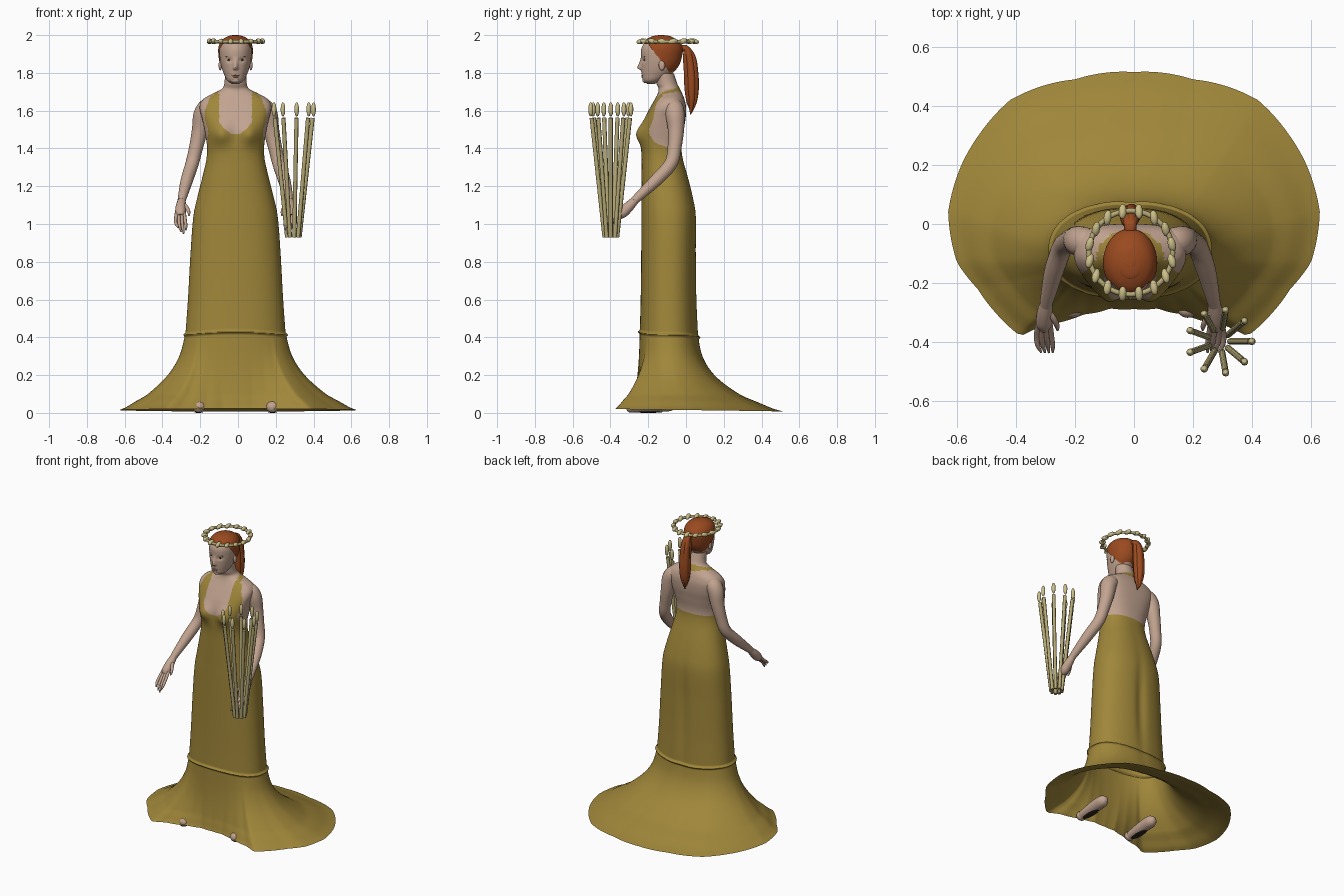
import bpy, bmesh
from math import sin, cos, pi, exp, atan2, hypot
from mathutils import Vector, Matrix

if "Cube" in bpy.data.objects:
    bpy.data.objects.remove(bpy.data.objects["Cube"])

CX = -0.013  # middle of the figure


def material(name, r, g, b):
    m = bpy.data.materials.new(name)
    m.use_nodes = True
    m.diffuse_color = (r, g, b, 1)
    node = m.node_tree.nodes["Principled BSDF"]
    node.inputs["Base Color"].default_value = (r, g, b, 1)
    node.inputs["Roughness"].default_value = 0.8
    return m


DRESS = material("olive gold cloth", 0.35, 0.24, 0.042)
SKIN = material("skin", 0.54, 0.37, 0.28)
HAIR = material("auburn hair", 0.32, 0.068, 0.014)
STRAW = material("pale straw", 0.60, 0.52, 0.25)
STALK = material("khaki stalk", 0.47, 0.40, 0.18)
DARK = material("dark brown", 0.03, 0.02, 0.015)
WHITE = material("eye white", 0.55, 0.5, 0.46)
LIP = material("lips", 0.45, 0.24, 0.19)


def finish(bm, name, mats):
    bmesh.ops.recalc_face_normals(bm, faces=bm.faces)
    me = bpy.data.meshes.new(name)
    bm.to_mesh(me)
    bm.free()
    for m in mats:
        me.materials.append(m)
    ob = bpy.data.objects.new(name, me)
    bpy.context.collection.objects.link(ob)
    me.shade_smooth()
    me.set_sharp_from_angle(angle=1.0)
    return ob


def spline(rows, t):
    """Smooth curve through rows keyed by their first value."""
    t = min(max(t, rows[0][0]), rows[-1][0])
    i = max(k for k in range(len(rows) - 1) if rows[k][0] <= t)
    a, b = rows[i], rows[i + 1]
    p, q = rows[max(i - 1, 0)], rows[min(i + 2, len(rows) - 1)]
    h = b[0] - a[0]
    u = (t - a[0]) / h
    out = []
    for k in range(1, len(a)):
        ma, mb = (b[k] - p[k]) / (b[0] - p[0]), (q[k] - a[k]) / (q[0] - a[0])
        out.append(a[k] * (1 + 2 * u) * (1 - u) ** 2 + b[k] * u * u * (3 - 2 * u)
                   + h * (ma * u * (1 - u) ** 2 - mb * u * u * (1 - u)))
    return out


def loft(name, rings, mats, rule=None, keep=None, caps=True):
    bm = bmesh.new()
    vs = [[bm.verts.new(p) for p in ring] for ring in rings]
    n = len(rings[0])
    for a, b in zip(vs, vs[1:]):
        for i in range(n):
            j = (i + 1) % n
            quad = (a[i], a[j], b[j], b[i])
            mid = sum((v.co for v in quad), Vector()) / 4
            if keep and not keep(mid):
                continue
            f = bm.faces.new(quad)
            if rule:
                f.material_index = rule(mid)
    if caps:
        bm.faces.new(vs[0])
        bm.faces.new(vs[-1])
    return finish(bm, name, mats)


def tube(name, pts, mat, n=14, steps=5):
    """Tapered tube through (x, y, z, radius) points."""
    rows = [(i, *p) for i, p in enumerate(pts)]
    path = [spline(rows, k / steps) for k in range((len(pts) - 1) * steps + 1)]
    rings = []
    for k, p in enumerate(path):
        d = Vector(path[min(k + 1, len(path) - 1)][:3]) - Vector(path[max(k - 1, 0)][:3])
        u = d.cross(Vector((1, 0.05, 0.02))).normalized()
        w = d.cross(u).normalized()
        rings.append([Vector(p[:3]) + p[3] * (u * cos(2 * pi * i / n) + w * sin(2 * pi * i / n))
                      for i in range(n)])
    return loft(name, rings, [mat])


def ball(name, centre, size, mat, rot=None, n=12):
    bm = bmesh.new()
    m = Matrix.Translation(centre) @ (rot or Matrix()) @ Matrix.Diagonal((*size, 1))
    bmesh.ops.create_uvsphere(bm, u_segments=n, v_segments=max(6, n // 2 + 2), radius=1, matrix=m)
    return finish(bm, name, [mat])


# Gown and torso: height, half width, front y, back y, corner roundness
BODY = [(0.42, .265, -.245, .065, .88), (0.6, .252, -.24, .058, .88), (0.85, .238, -.237, .055, .88),
        (1.05, .222, -.236, .054, .88), (1.15, .2, -.235, .036, .88), (1.25, .175, -.235, .01, .88),
        (1.35, .153, -.235, -.018, .88), (1.42, .152, -.238, -.024, .84), (1.5, .165, -.235, -.012, .76),
        (1.56, .178, -.218, -.002, .72), (1.62, .19, -.188, 0, .74), (1.66, .172, -.165, -.008, .8),
        (1.69, .122, -.15, -.02, .9), (1.715, .073, -.145, -.032, 1), (1.74, .06, -.155, -.045, 1),
        (1.8, .056, -.165, -.065, 1)]
FLARE = [(.015, 1), (.03, .9), (.06, .76), (.1, .57), (.2, .27), (.3, .095), (.42, 0)]
# Half of the hem outline, front to back
HEM = [(0, -.288), (.08, -.286), (.17, -.306), (.31, -.342), (.385, -.38), (.47, -.3), (.53, -.22),
       (.6, -.13), (.63, .04), (.585, .2), (.52, .31), (.42, .42), (.2, .49), (0, .515)]
HEM_POLAR = [(atan2(y, x), hypot(x, y)) for x, y in HEM]


def hem_radius(a):
    a = atan2(sin(a), abs(cos(a)))
    for (a0, r0), (a1, r1) in zip(HEM_POLAR, HEM_POLAR[1:]):
        if a <= a1 + 1e-6:
            return r0 + (r1 - r0) * (a - a0) / (a1 - a0)
    return r1


def body_ring(z, n=192):
    w, yf, yb, e = spline(BODY, max(z, .42))
    ring = []
    for i in range(n):
        a = 2 * pi * i / n
        c, s = cos(a), sin(a)
        x = CX + w * abs(c) ** e * (1 if c > 0 else -1)
        y = (yf + yb) / 2 + (yb - yf) / 2 * abs(s) ** e * (1 if s > 0 else -1)
        zz = z
        if s < 0:  # bust
            y -= .032 * exp(-((abs(x - CX) - .075) / .05) ** 2 - ((z - 1.475) / .055) ** 2)
        else:  # soft fold down the middle of the back
            y -= .014 * exp(-((x - CX) / .035) ** 2 - ((z - .75) / .3) ** 2)
        if z < .42:  # flared hem
            f = spline(FLARE, z)[0] ** (1 + .25 * max(0, s))
            r = hem_radius(a)
            x, y = x + (r * c - x) * f, y + (r * s - y) * f
            zz -= .008 * s * f
        # raised seam above the flare
        seam = .414 - .07 * (y + .09) + .004 * sin(3 * a)
        g = .011 * exp(-((z - seam) / .007) ** 2)
        ring.append(Vector((x + g * c, y + g * s, zz)))
    return ring


EDGE = [(-.3, 1.6), (-.215, 1.52), (-.17, 1.435), (-.09, 1.40), (.1, 1.385)]


def skin_or_cloth(p):
    d = abs(p.x - CX)
    if p.z < 1.38:
        return 0
    if p.z > 1.68 and p.y > -.135:  # halter around the base of the neck
        q = hypot(d / .112, (p.y + .115) / .094)
        return 0 if .8 < q < 1.02 else 1
    if p.y < -.09 and p.z > 1.475:  # scooped neckline and straps
        inner = .087 * min(1, (p.z - 1.475) / .065) ** .5
        outer = .163 - .4 * max(0, p.z - 1.6)
        side = -.195 + .4 * max(0, p.z - 1.5)
        return 0 if inner < d < outer and p.y < side else 1
    y = min(max(p.y, -.3), .1)
    for (y0, z0), (y1, z1) in zip(EDGE, EDGE[1:]):
        if y <= y1:
            return 0 if p.z < z0 + (z1 - z0) * (y - y0) / (y1 - y0) else 1
    return 1


levels = [.015]
while levels[-1] < 1.795:
    z = levels[-1]
    levels.append(z + (.004 if .36 < z < .47 else .03 if .47 < z < 1.36 else .005))
loft("gown_and_torso", [body_ring(z) for z in levels], [DRESS, SKIN], skin_or_cloth, caps=False)

# Head: height, half width, front y, back y
HEAD = [(1.742, .02, -.205, -.165), (1.758, .043, -.226, -.13), (1.79, .06, -.234, -.08),
        (1.83, .074, -.237, -.045), (1.88, .083, -.238, -.028), (1.93, .083, -.236, -.025),
        (1.965, .066, -.212, -.05), (1.985, .036, -.17, -.09), (1.992, .008, -.135, -.125)]
# Nose: height, how far it stands out
NOSE = [(1.8, 0), (1.814, .004), (1.824, .021), (1.84, .016), (1.865, .005), (1.885, 0)]


def head_ring(z, grow=0, lift=0, n=120):
    w, yf, yb = spline(HEAD, z)
    ring = []
    for i in range(n):
        a = 2 * pi * i / n
        x = (w + grow) * cos(a)
        y = (yf + yb) / 2 + ((yb - yf) / 2 + grow) * sin(a)
        if sin(a) < 0 and not grow:  # nose and eye sockets
            y -= spline(NOSE, z)[0] * exp(-(x / .012) ** 2)
            y += .008 * exp(-((abs(x) - .034) / .016) ** 2 - ((z - 1.868) / .012) ** 2)
        ring.append(Vector((CX + x, y, z + lift)))
    return ring


head_levels = [1.742 + .25 * k / 70 for k in range(71)]
loft("head", [head_ring(z) for z in head_levels], [SKIN])
loft("hair_cap", [head_ring(z, .007, .008) for z in head_levels], [HAIR], caps=False,
     keep=lambda p: p.z > 1.785 and (p.z > 1.96 or p.y > -.205 + (1.96 - p.z) * .75))
ball("hair_crown", (CX, -.13, 1.985), (.05, .06, .015), HAIR, n=24)

# Face
ball("upper_lip", (CX, -.23, 1.787), (.021, .007, .004), LIP)
ball("lower_lip", (CX, -.229, 1.78), (.017, .008, .005), LIP)
ball("chin", (CX, -.213, 1.761), (.024, .018, .015), SKIN)
for s, side in ((1, "left"), (-1, "right")):
    ball(side + "_eye", (CX + s * .034, -.213, 1.869), (.013, .009, .006), WHITE)
    ball(side + "_iris", (CX + s * .034, -.22, 1.869), (.006, .004, .006), DARK)
    ball(side + "_brow", (CX + s * .036, -.219, 1.886), (.018, .005, .002), HAIR)
    ball(side + "_ear", (CX + s * .081, -.128, 1.84), (.009, .017, .027), SKIN)

# Ponytail of overlapping strands
for k in range(5):
    a = 2 * pi * k / 5
    ox, oy = .013 * cos(a), .016 * sin(a)
    tube(f"ponytail_strand_{k + 1}", [
        (CX, -.04, 1.925, .02), (CX + ox / 2, 0, 1.93, .016), (CX + ox, .018 + oy, 1.88, .019),
        (CX + ox, .027 + oy, 1.80, .023), (CX + ox, .03 + oy, 1.72, .023),
        (CX + ox * .8, .03 + oy * .8, 1.65, .016), (CX + ox / 3, .024 + oy / 3, 1.58 + .008 * k, .003)],
        HAIR, 12)

# Arms, hands and feet
for s, side in ((1, "left"), (-1, "right")):
    def P(x, y, z, r):
        return (CX + s * x, y, z, r)
    tube(side + "_arm", [P(.1, -.075, 1.64, .03), P(.143, -.066, 1.618, .05), P(.172, -.058, 1.578, .051),
                         P(.188, -.053, 1.5, .043), P(.208, -.06, 1.41, .037), P(.23, -.08, 1.32, .035),
                         P(.257, -.155, 1.235, .033), P(.278, -.24, 1.155, .025),
                         P(.286, -.275, 1.122, .021)], SKIN, 20)
    tube(side + "_palm", [P(.284, -.265, 1.13, .02), P(.289, -.3, 1.095, .027), P(.292, -.335, 1.06, .028),
                          P(.292, -.355, 1.04, .018)], SKIN)
    for k in range(4):
        o = (k - 1.5) * .013
        bend = .02 * abs(k - 1.2)
        tube(f"{side}_finger_{k + 1}", [P(.292 + o, -.34, 1.06, .010), P(.292 + o * 1.3, -.38, 1.02, .009),
                                        P(.288 + o * 1.3, -.412, .98 + bend / 2, .008),
                                        P(.282 + o, -.435, .945 + bend, .004)], SKIN, 8, 3)
    tube(side + "_thumb", [P(.28, -.295, 1.105, .012), P(.26, -.32, 1.09, .011), P(.248, -.345, 1.065, .009),
                           P(.246, -.36, 1.045, .004)], SKIN, 8, 3)
    fx = CX + s * .195
    tube(side + "_foot", [(fx, -.05, .05, .014), (fx, -.08, .047, .036), (fx, -.15, .043, .038),
                          (fx, -.23, .036, .033), (fx, -.29, .031, .028)], SKIN)
    ball(side + "_toes", (fx, -.291, .031), (.033, .027, .03), SKIN, n=20)
    ball(side + "_sole", (fx, -.2, .004), (.024, .075, .004), DARK)

# Floating wreath with buds
bpy.ops.mesh.primitive_torus_add(location=(CX + .002, -.097, 1.965), major_radius=.142, minor_radius=.009,
                                 major_segments=48, minor_segments=8)
wreath = bpy.context.object
wreath.name = "wreath_ring"
wreath.data.materials.append(STALK)
wreath.data.shade_smooth()
for k in range(16):
    a = 2 * pi * (k + .5) / 16
    tilt = Matrix.Rotation(.3 * sin(a * 3), 4, "X") @ Matrix.Rotation(.25 * cos(a), 4, "Z")
    ball(f"wreath_bud_{k + 1}", (CX + .002 + .142 * cos(a), -.097 + .142 * sin(a), 1.967),
         (.014, .027, .014), STRAW, tilt, 10)

# Fan of nine stalks with seed heads in the left hand
for k in range(9):
    a = 2 * pi * k / 9
    base = Vector((.292 + .034 * cos(a), -.398 + .034 * sin(a), .93))
    top = Vector((.292 + .103 * cos(a), -.398 + .103 * sin(a), 1.562))
    tube(f"stalk_{k + 1}", [(*base, .011), (*top, .011)], STALK, 8, 1)
    tip = top + (top - base).normalized() * .045
    ball(f"seed_head_{k + 1}", tip, (.013, .013, .038), STRAW, n=10)
